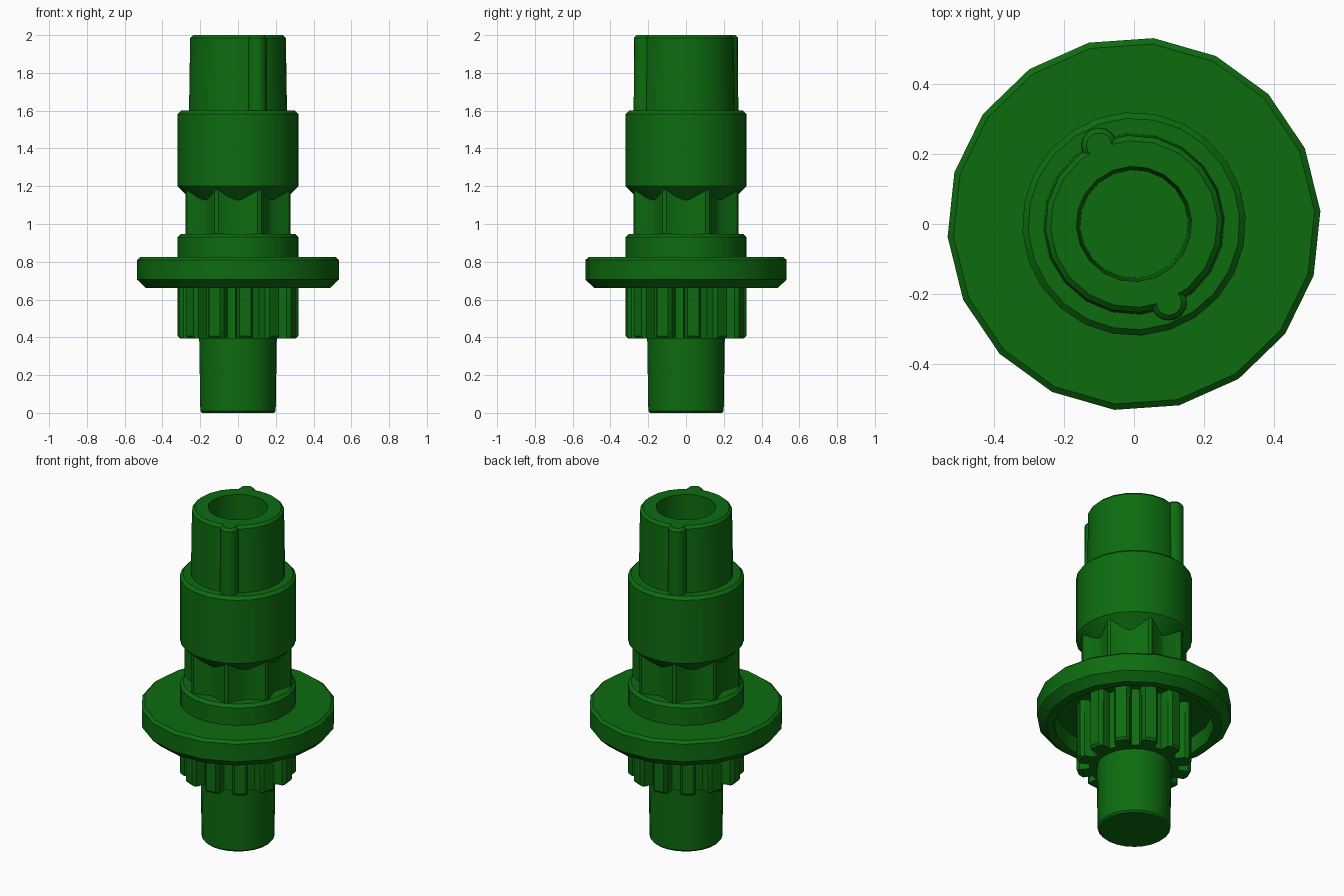
import bpy, math

if "Cube" in bpy.data.objects:
    bpy.data.objects.remove(bpy.data.objects["Cube"])

green = bpy.data.materials.new("dark green plastic")
green.diffuse_color = (0.004, 0.15, 0.005, 1)
green.use_nodes = True
green.node_tree.nodes["Principled BSDF"].inputs["Base Color"].default_value = green.diffuse_color


def finish(name, verts, faces):
    me = bpy.data.meshes.new(name)
    me.from_pydata(verts, [], faces)
    me.validate()
    me.materials.append(green)
    ob = bpy.data.objects.new(name, me)
    bpy.context.collection.objects.link(ob)
    bpy.ops.object.select_all(action='DESELECT')
    ob.select_set(True)
    bpy.context.view_layer.objects.active = ob
    bpy.ops.object.shade_smooth_by_angle(angle=math.radians(30))
    return ob


def lathe(name, profile, sides=24, phase=4, centre=(0, 0)):
    """Turn an (r, z) profile, listed bottom to top on the outside; r = 0 closes it."""
    verts, rings, faces = [], [], []
    for r, z in profile:
        if r == 0:
            rings.append([len(verts)] * sides)
            verts.append((centre[0], centre[1], z))
        else:
            rings.append(range(len(verts), len(verts) + sides))
            for i in range(sides):
                a = math.radians(phase) + math.tau * i / sides
                verts.append((centre[0] + r * math.cos(a), centre[1] + r * math.sin(a), z))
    for lo, hi in zip(rings, rings[1:]):
        for i in range(sides):
            j = (i + 1) % sides
            quad = [lo[i], lo[j], hi[j], hi[i]]
            faces.append(list(dict.fromkeys(quad)))
    return finish(name, verts, faces)


def gear(name, tooth, count, phase, levels):
    """Repeat a tooth outline of (degrees, r); levels are (z, max radius)."""
    outline = [(math.radians(phase + 360 * k / count + d), r)
               for k in range(count) for d, r in tooth]
    n = len(outline)
    verts = [(min(r, m) * math.cos(a), min(r, m) * math.sin(a), z)
             for z, m in levels for a, r in outline]
    faces = [[l * n + i, l * n + (i + 1) % n, (l + 1) * n + (i + 1) % n, (l + 1) * n + i]
             for l in range(len(levels) - 1) for i in range(n)]
    faces += [list(range(n))[::-1], list(range((len(levels) - 1) * n, len(levels) * n))]
    return finish(name, verts, faces)


# Lower pin, slightly tapered
lathe("lower_pin", [(0, 0), (0.19, 0), (0.2, 0.01), (0.206, 0.4)])

# Lower gear with square, rounded teeth
gear("lower_gear", [(-10, 0.245), (-8.5, 0.3), (-5.5, 0.32), (5.5, 0.32), (8.5, 0.3), (10, 0.245)],
     12, 7, [(0.395, 0.308), (0.408, 0.33), (0.75, 0.33)])

# Wide flange, hollowed underneath
lathe("flange", [(0.2, 0.75), (0.43, 0.75), (0.44, 0.66), (0.487, 0.66), (0.535, 0.705),
                 (0.535, 0.81), (0.518, 0.825), (0.3, 0.825)], 18, 4)

# Collar on the flange
lathe("lower_collar", [(0.32, 0.825), (0.32, 0.93), (0.303, 0.947), (0.2, 0.947)])

# Eight-ridged neck
gear("ridged_neck", [(-2, 0.298), (2, 0.298), (20, 0.245), (25, 0.245)],
     8, 22.5, [(0.945, 0.3), (1.19, 0.3)])

# Upper collar with a conical underside
lathe("upper_collar", [(0.2, 1.08), (0.32, 1.2), (0.32, 1.583), (0.303, 1.6), (0.22, 1.6)])

# Hollow upper tube
lathe("upper_tube", [(0.26, 1.6), (0.254, 1.985), (0.239, 2.0), (0.165, 2.0),
                     (0.155, 1.6), (0.074, 1.6), (0, 1.6)], 20)

# Two opposite ribs on the tube
for side, s in (("front", 1), ("back", -1)):
    lathe(side + "_rib", [(0.052, 1.6), (0.05, 1.985), (0.036, 2.0), (0, 2.0)],
          16, 0, (0.1 * s, -0.225 * s))
